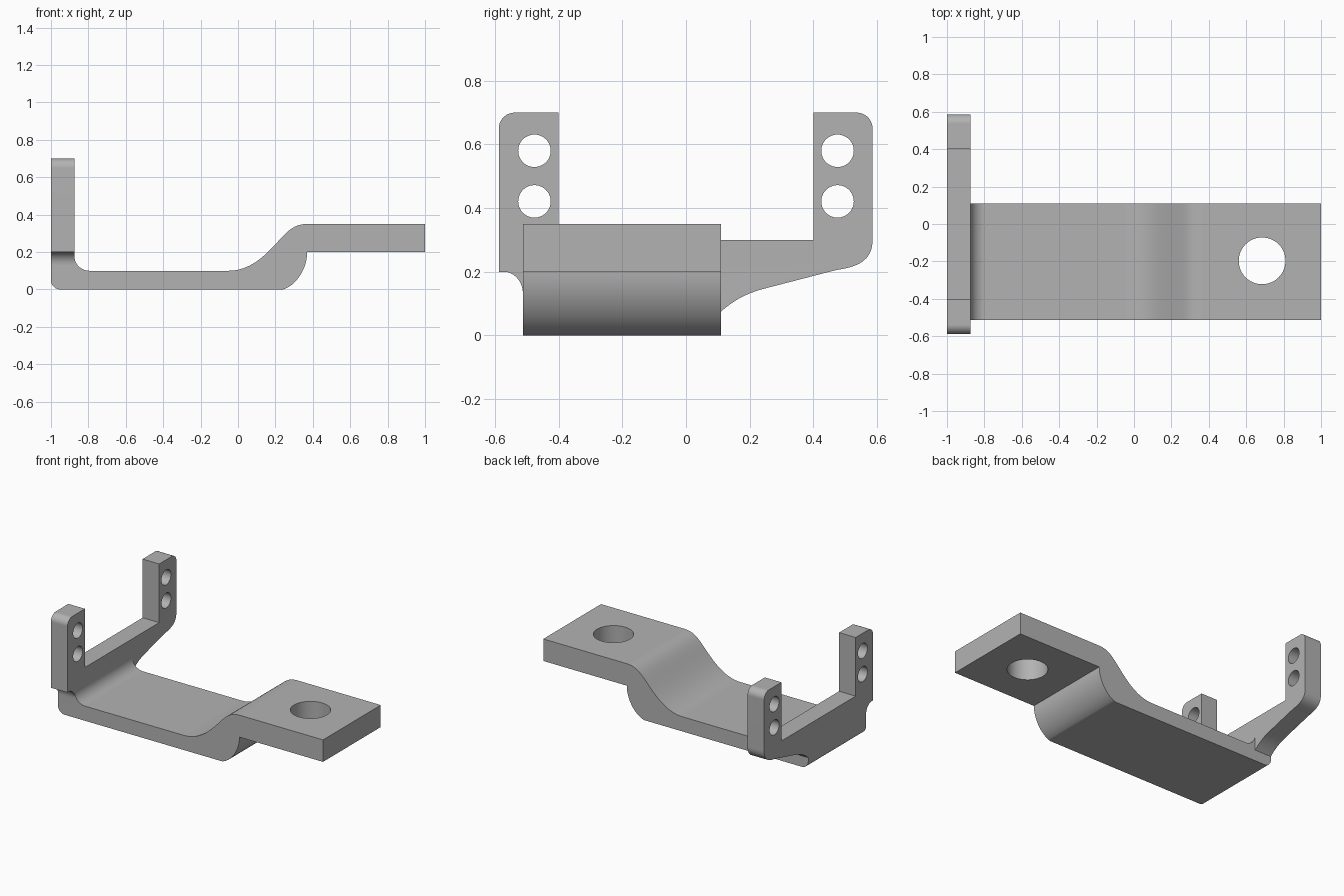
import bpy, bmesh, math
from mathutils import Vector
from mathutils.geometry import interpolate_bezier

cube = bpy.data.objects.get("Cube")
if cube:
    bpy.data.objects.remove(cube, do_unlink=True)

steel = bpy.data.materials.new("grey_steel")
steel.use_nodes = True
grey = (0.45, 0.45, 0.45, 1)
steel.diffuse_color = grey
steel.node_tree.nodes["Principled BSDF"].inputs["Base Color"].default_value = grey


def curve(a, b, c, d, steps=14):
    """Sampled cubic curve through 2D control points."""
    pts = interpolate_bezier(*[Vector((*p, 0)) for p in (a, b, c, d)], steps)
    return [(p.x, p.y) for p in pts]


def corner(start, tip, end):
    """Quarter-round between two points, tangent to the lines through tip."""
    def toward(p):
        return tuple(u + (v - u) * 0.552 for u, v in zip(p, tip))
    return curve(start, toward(start), toward(end), end, 10)


def extrude(name, outline, place, low, high):
    """Solid from a 2D outline; place maps (u, v, depth) to a 3D point."""
    bm = bmesh.new()
    clean = [p for i, p in enumerate(outline) if math.dist(p, outline[i - 1]) > 1e-5]
    face = bm.faces.new([bm.verts.new(place(u, v, low)) for u, v in clean])
    shift = Vector(place(0, 0, high)) - Vector(place(0, 0, low))
    grown = bmesh.ops.extrude_face_region(bm, geom=[face], use_keep_orig=True)
    verts = [g for g in grown["geom"] if isinstance(g, bmesh.types.BMVert)]
    bmesh.ops.translate(bm, verts=verts, vec=shift)
    bmesh.ops.recalc_face_normals(bm, faces=bm.faces)
    mesh = bpy.data.meshes.new(name)
    bm.to_mesh(mesh)
    bm.free()
    mesh.materials.append(steel)
    obj = bpy.data.objects.new(name, mesh)
    bpy.context.collection.objects.link(obj)
    return obj


def combine(obj, other, operation):
    mod = obj.modifiers.new("combine", 'BOOLEAN')
    mod.operation, mod.object, mod.solver = operation, other, 'EXACT'
    bpy.context.view_layer.objects.active = obj
    bpy.ops.object.modifier_apply(modifier=mod.name)
    bpy.data.objects.remove(other, do_unlink=True)


def drill(obj, centre, radius, rotation=(0, 0, 0)):
    bpy.ops.mesh.primitive_cylinder_add(vertices=48, radius=radius, depth=0.6,
                                        location=centre, rotation=rotation)
    cutter = bpy.context.object
    cutter.hide_render = True
    cutter.data.materials.append(steel)
    combine(obj, cutter, 'DIFFERENCE')


# Stepped strap: side profile in x and z
strap_profile = (
    [(-1, 0.22), (-0.875, 0.22)]
    + corner((-0.875, 0.18), (-0.875, 0.1), (-0.795, 0.1))
    + curve((-0.05, 0.1), (0.04, 0.1), (0.11, 0.15), (0.17, 0.21))
    + curve((0.17, 0.21), (0.25, 0.29), (0.28, 0.35), (0.37, 0.35))
    + [(1, 0.35), (1, 0.2)]
    + curve((0.37, 0.2), (0.37, 0.11), (0.31, 0.02), (0.24, 0))
    + corner((-0.95, 0), (-1, 0), (-1, 0.05))
)
bracket = extrude("bracket", strap_profile, lambda u, v, d: (u, d, v), -0.512, 0.11)

# Upright fork plate: outline in y and z
fork_profile = (
    [(-0.588, 0.2)]
    + corner((-0.572, 0.2), (-0.512, 0.2), (-0.512, 0.13))
    + [(-0.512, 0.075)]
    + curve((0.11, 0.075), (0.15, 0.11), (0.19, 0.133), (0.25, 0.148))
    + curve((0.47, 0.205), (0.54, 0.215), (0.586, 0.235), (0.586, 0.3))
    + corner((0.586, 0.65), (0.586, 0.7), (0.536, 0.7))
    + [(0.4, 0.7), (0.4, 0.3), (-0.4, 0.3), (-0.4, 0.7)]
    + corner((-0.538, 0.7), (-0.588, 0.7), (-0.588, 0.65))
)
fork = extrude("fork_plate", fork_profile, lambda u, v, d: (d, u, v), -1, -0.875)
combine(bracket, fork, 'UNION')

# Bolt hole in the strap and two holes in each fork arm
drill(bracket, (0.685, -0.197, 0.275), 0.125)
for y in (-0.476, 0.476):
    for z in (0.421, 0.58):
        drill(bracket, (-0.94, y, z), 0.051, (0, math.pi / 2, 0))

# Smooth bends with crisp edges
bpy.ops.object.select_all(action='DESELECT')
bracket.select_set(True)
bpy.context.view_layer.objects.active = bracket
bpy.ops.object.shade_smooth_by_angle(angle=math.radians(30))
weighted = bracket.modifiers.new("even_normals", 'WEIGHTED_NORMAL')
weighted.keep_sharp = True
